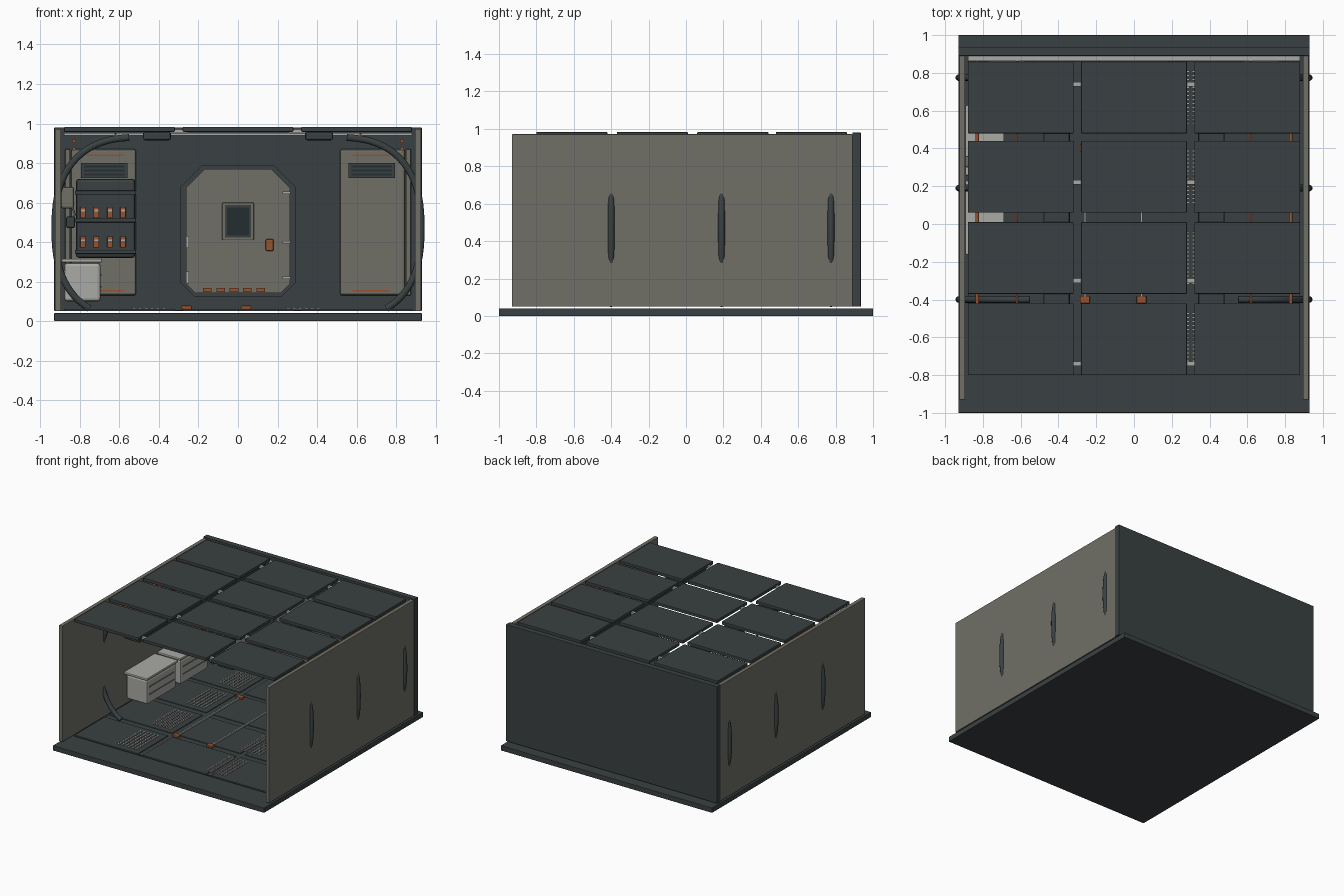
import bpy, bmesh, math
from mathutils import Matrix, Vector

if "Cube" in bpy.data.objects:
    bpy.data.objects.remove(bpy.data.objects["Cube"])


def material(name, rgb):
    m = bpy.data.materials.new(name)
    m.use_nodes = True
    m.diffuse_color = (*rgb, 1)
    m.node_tree.nodes["Principled BSDF"].inputs["Base Color"].default_value = (*rgb, 1)
    return m


DARK = material("dark slate", (0.042, 0.053, 0.054))
GREY = material("warm grey", (0.16, 0.16, 0.135))
LIGHT = material("light grey", (0.40, 0.40, 0.38))
ORANGE = material("burnt orange", (0.30, 0.085, 0.03))
GLASS = material("dark glass", (0.018, 0.026, 0.03))


def finish(name, bm, mat, bevel=0.0, smooth=False):
    bmesh.ops.recalc_face_normals(bm, faces=bm.faces)
    mesh = bpy.data.meshes.new(name)
    bm.to_mesh(mesh)
    bm.free()
    mesh.materials.append(mat)
    ob = bpy.data.objects.new(name, mesh)
    bpy.context.collection.objects.link(ob)
    if bevel:
        mod = ob.modifiers.new("bevel", "BEVEL")
        mod.width, mod.segments = bevel, 2
    if smooth:
        bpy.ops.object.select_all(action="DESELECT")
        ob.select_set(True)
        bpy.context.view_layer.objects.active = ob
        bpy.ops.object.shade_smooth_by_angle()
    return ob


def add_box(bm, x0, x1, y0, y1, z0, z1):
    mid = Vector((x0 + x1, y0 + y1, z0 + z1)) / 2
    size = Matrix.Diagonal((x1 - x0, y1 - y0, z1 - z0, 1))
    bmesh.ops.create_cube(bm, size=1, matrix=Matrix.Translation(mid) @ size)


def boxes(name, mat, specs, bevel=0.0):
    bm = bmesh.new()
    for s in specs:
        add_box(bm, *s)
    return finish(name, bm, mat, bevel)


def tube(name, mat, points, radius):
    cu = bpy.data.curves.new(name, "CURVE")
    cu.dimensions = "3D"
    cu.bevel_depth, cu.bevel_resolution, cu.use_fill_caps = radius, 3, True
    sp = cu.splines.new("POLY")
    sp.points.add(len(points) - 1)
    for p, co in zip(sp.points, points):
        p.co = (*co, 1)
    sp.use_smooth = True
    cu.materials.append(mat)
    ob = bpy.data.objects.new(name, cu)
    bpy.context.collection.objects.link(ob)


def octagon(name, mat, half, z0, z1, top, bottom, y0, y1):
    # Plate with chamfered corners standing against the back wall
    side = [(half - bottom, z0), (half, z0 + bottom), (half, z1 - top), (half - top, z1)]
    outline = side + [(-x, z) for x, z in reversed(side)]
    bm = bmesh.new()
    face = bm.faces.new([bm.verts.new((x, y1, z)) for x, z in outline])
    out = bmesh.ops.extrude_face_region(bm, geom=[face])
    verts = [v for v in out["geom"] if isinstance(v, bmesh.types.BMVert)]
    bmesh.ops.translate(bm, verts=verts, vec=(0, y0 - y1, 0))
    finish(name, bm, mat)


# Room shell
boxes("base_slab", DARK, [(-0.93, 0.93, -1, 1, 0, 0.04)], 0.003)
boxes("back_wall", DARK, [(-0.93, 0.93, 0.89, 0.935, 0.05, 0.98)], 0.003)
for side, s in (("left", 1), ("right", -1)):
    a, b = sorted((s * 0.895, s * 0.926))
    boxes(side + "_wall", GREY, [(a, b, -0.93, 0.89, 0.05, 0.972)], 0.003)

# Floor and ceiling panels on a shared grid
COLS = [-0.6, 0, 0.6]
ROWS = [-0.61, -0.18, 0.25, 0.67]
for level, z0, z1 in (("floor", 0.05, 0.062), ("ceiling", 0.958, 0.983)):
    for i, x in enumerate(COLS):
        for j, y in enumerate(ROWS):
            boxes(f"{level}_panel_{i}_{j}", DARK,
                  [(x - 0.28, x + 0.28, y - 0.19, y + 0.19, z0, z1)], 0.004)
boxes("floor_tray", DARK, [(-0.88, 0.88, -0.8, 0.86, 0.05, 0.056)])

# Perforated floor strips
studs = []
for x in (-0.45, 0.33):
    for y in ROWS:
        for i in range(6):
            for j in range(14):
                px, py = x + (i - 2.5) * 0.03, y + (j - 6.5) * 0.021
                studs.append((px - 0.009, px + 0.009, py - 0.005, py + 0.005, 0.06, 0.066))
boxes("floor_grate_studs", LIGHT, studs)

# Floor rails with end clips
for x in (-0.26, 0.04):
    boxes("floor_rail", LIGHT, [(x - 0.006, x + 0.006, -0.4, 0.4, 0.062, 0.072)])
    boxes("rail_clips", ORANGE, [(x - 0.026, x + 0.026, y - 0.02, y + 0.02, 0.06, 0.078)
                                 for y in (-0.4, 0.4)], 0.004)

# Ceiling brackets, trays, light strip and pipes
boxes("ceiling_brackets", LIGHT, [(x - 0.045, x + 0.045, y - 0.013, y + 0.013, 0.95, 0.972)
                                  for x in (-0.3, 0.3) for y in (-0.74, -0.3, 0.22, 0.74)], 0.004)
boxes("ceiling_trays", DARK, [(x - 0.07, x + 0.07, -0.75, 0.84, 0.915, 0.958)
                              for x in (-0.41, 0.41)], 0.01)
boxes("ceiling_light_strip", LIGHT, [(-0.88, 0.88, 0.862, 0.89, 0.94, 0.952)])
for s in (-1, 1):
    for x, z, r in ((0.83, 0.91, 0.010), (0.83, 0.872, 0.010), (0.62, 0.945, 0.006)):
        tube("ceiling_pipe", ORANGE, [(s * x, -0.45, z), (s * x, 0.88, z)], r)


def rib_point(s, y, t):
    # Rounded-square arc from under the ceiling to the floor
    c, d = math.cos(t), math.sin(t)
    return (s * (0.5 + 0.427 * abs(c) ** 0.8), y, 0.47 + 0.46 * math.copysign(abs(d) ** 0.8, d))


# Curved ribs that break through the side walls
for s in (-1, 1):
    for y in (-0.4, 0.19, 0.775):
        tube("wall_rib", DARK,
             [rib_point(s, y, math.radians(86 - 5 * k)) for k in range(30)], 0.018)

# Door
octagon("door_frame", DARK, 0.292, 0.125, 0.79, 0.11, 0.07, 0.86, 0.89)
octagon("door_panel", GREY, 0.262, 0.143, 0.77, 0.095, 0.045, 0.85, 0.87)
boxes("door_window_frame", GREY, [(-0.08, 0.08, 0.842, 0.855, 0.41, 0.60)], 0.005)
boxes("door_window_rim", DARK, [(-0.067, 0.067, 0.839, 0.845, 0.423, 0.587)])
boxes("door_window", GLASS, [(-0.056, 0.056, 0.836, 0.842, 0.434, 0.576)])
boxes("door_handle", ORANGE, [(0.14, 0.18, 0.83, 0.855, 0.355, 0.415)], 0.006)
boxes("door_floor_markers", ORANGE, [(x - 0.022, x + 0.022, 0.84, 0.855, 0.148, 0.168)
                                     for x in (-0.155, -0.087, -0.02, 0.047, 0.115)])
boxes("door_hinges", LIGHT, [(0.225, 0.265, 0.842, 0.855, z - 0.006, z + 0.006)
                             for z in (0.22, 0.4, 0.65)]
      + [(-0.262, -0.247, 0.842, 0.855, z - 0.03, z + 0.03) for z in (0.22, 0.4)])

# Wall panels beside the door
for s in (-1, 1):
    def span(x0, x1, *rest):
        return (*sorted((s * x0, s * x1)), *rest)
    boxes("back_panel", GREY, [span(0.515, 0.845, 0.866, 0.89, 0.13, 0.87)], 0.012)
    boxes("panel_vent", DARK, [span(0.56, 0.795, 0.856, 0.87, 0.725, 0.80)])
    boxes("vent_slats", GLASS, [span(0.575, 0.78, 0.853, 0.858, 0.738 + 0.02 * k, 0.748 + 0.02 * k)
                                for k in range(3)])
    boxes("panel_stripes", ORANGE, [span(0.58, 0.77, 0.861, 0.868, z, z + 0.008)
                                    for z in (0.835, 0.15)])
    boxes("panel_ribs", GREY, [span(0.85, 0.875, 0.87, 0.89, 0.13, 0.87)], 0.004)

# Equipment cabinet with two rows of switches
boxes("cabinet", DARK, [(-0.82, -0.52, 0.66, 0.866, 0.32, 0.72)], 0.015)
boxes("cabinet_shelves", DARK, [(-0.825, -0.515, 0.64, 0.68, z, z + 0.02) for z in (0.34, 0.50, 0.64)], 0.004)
for x in (-0.785, -0.717, -0.648, -0.582):
    for z in (0.40, 0.55):
        boxes("switch", ORANGE, [(x - 0.014, x + 0.014, 0.635, 0.662, z - 0.028, z + 0.028)], 0.003)
        boxes("switch_cap", LIGHT, [(x - 0.01, x + 0.01, 0.63, 0.637, z + 0.006, z + 0.014)])

# Storage lockers along the right wall
for y0, y1 in ((-0.15, 0.22), (0.27, 0.62)):
    boxes("locker_body", LIGHT, [(-0.88, -0.695, y0, y1, 0.10, 0.295)], 0.015)
    boxes("locker_lid", LIGHT, [(-0.893, -0.688, y0 - 0.012, y1 + 0.01, 0.297, 0.315)], 0.005)
    boxes("locker_grooves", GREY, [(-0.697, -0.691, y0 + 0.03, y1 - 0.03, z, z + 0.008)
                                   for z in (0.17, 0.23)])

# Wall handset
boxes("handset_mount", GREY, [(-0.895, -0.83, 0.3, 0.36, 0.57, 0.68)], 0.01)
boxes("handset", DARK, [(-0.87, -0.825, 0.28, 0.32, 0.47, 0.53)], 0.01)
tube("handset_cord", GREY, [(-0.84, 0.31, 0.58), (-0.825, 0.3, 0.54), (-0.84, 0.3, 0.5)], 0.005)
